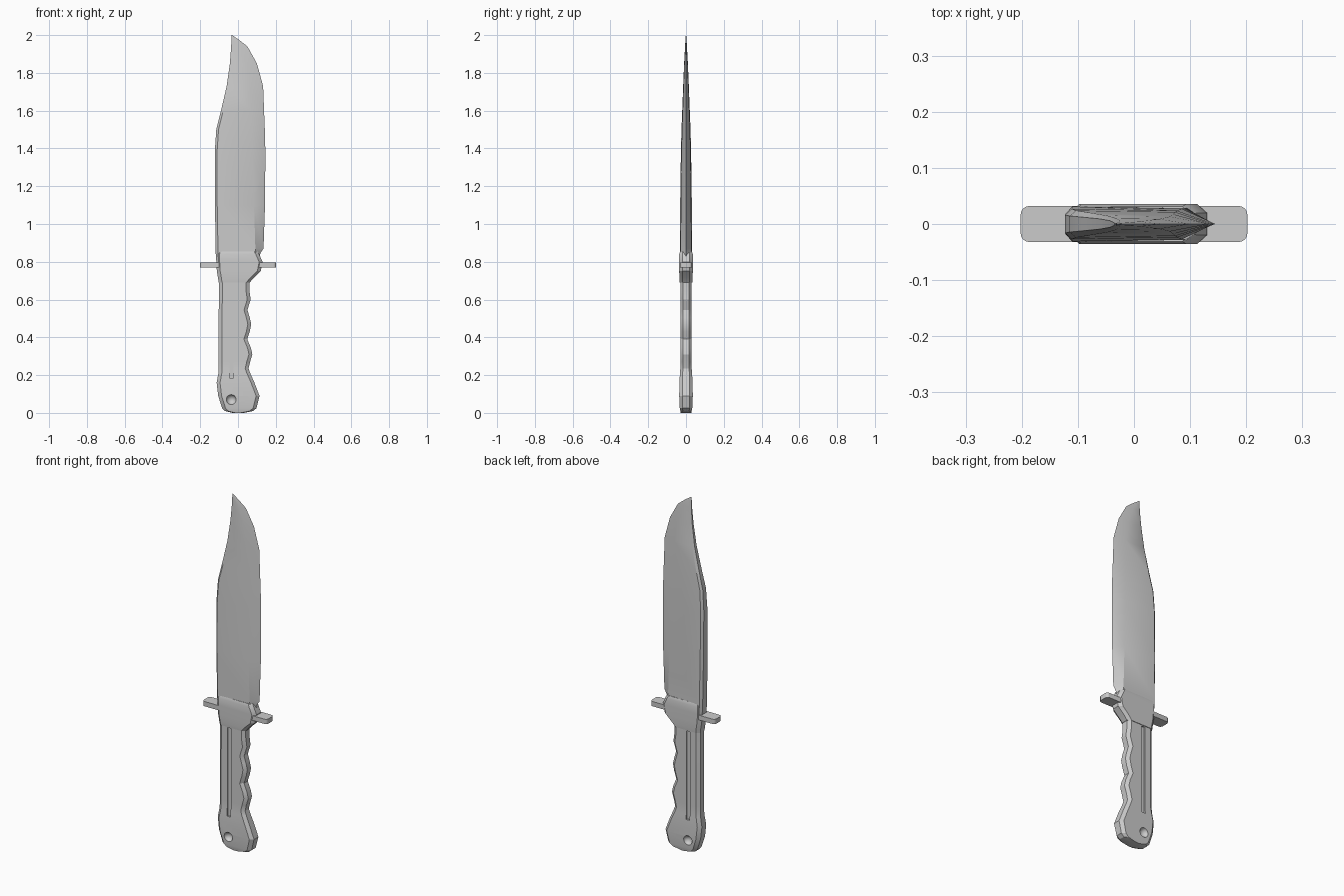
import bpy, bmesh
from math import radians

if "Cube" in bpy.data.objects:
    bpy.data.objects.remove(bpy.data.objects["Cube"])


def add_mesh(name, bm):
    bmesh.ops.recalc_face_normals(bm, faces=bm.faces)
    me = bpy.data.meshes.new(name)
    bm.to_mesh(me)
    bm.free()
    ob = bpy.data.objects.new(name, me)
    bpy.context.collection.objects.link(ob)
    return ob


def activate(ob):
    bpy.ops.object.select_all(action='DESELECT')
    ob.select_set(True)
    bpy.context.view_layer.objects.active = ob


def loft(name, stations, section):
    """Skin a stack of horizontal cross-sections, capped at both ends."""
    bm = bmesh.new()
    rings = [[bm.verts.new((x, y, st[0])) for x, y in section(*st[1:])]
             for st in stations]
    n = len(rings[0])
    for a, b in zip(rings, rings[1:]):
        for i in range(n):
            j = (i + 1) % n
            bm.faces.new((a[i], a[j], b[j], b[i]))
    bm.faces.new(rings[0])
    bm.faces.new(rings[-1])
    return add_mesh(name, bm)


def blade_section(spine, bevel, edge, t):
    c = min(0.012, (edge - spine) * 0.2)
    half = [(spine, 0.6 * t), (spine + c, t), (bevel, 0.88 * t)]
    return half + [(edge, 0)] + [(x, -y) for x, y in reversed(half)]


def grip_section(left, right, t, c=0.018):
    half = [(left, 0.55 * t), (left + c, t), (right - c, t), (right, 0.55 * t)]
    return half + [(x, -y) for x, y in reversed(half)]


# Blade: height, spine x, bevel line x, edge x, half thickness
blade = loft("blade", [
    (0.78, -0.113, 0.085, 0.115, 0.032),
    (0.845, -0.118, 0.095, 0.118, 0.032),
    (0.87, -0.118, 0.092, 0.135, 0.032),
    (1.10, -0.122, 0.085, 0.143, 0.031),
    (1.38, -0.123, 0.077, 0.145, 0.027),
    (1.50, -0.115, 0.074, 0.142, 0.024),
    (1.60, -0.090, 0.070, 0.138, 0.020),
    (1.73, -0.060, 0.064, 0.133, 0.015),
    (1.85, -0.043, 0.045, 0.100, 0.010),
    (1.94, -0.036, 0.010, 0.050, 0.005),
    (1.975, -0.035, -0.012, 0.005, 0.003),
    (2.00, -0.035, -0.033, -0.031, 0.0008),
], blade_section)

# Handle with finger grooves and flared pommel
handle = loft("handle", [
    (0.0, -0.030, 0.030, 0.028),
    (0.01, -0.070, 0.080, 0.030),
    (0.025, -0.084, 0.098, 0.033),
    (0.09, -0.105, 0.114, 0.036),
    (0.16, -0.113, 0.087, 0.035),
    (0.21, -0.104, 0.065, 0.032),
    (0.235, -0.102, 0.056, 0.030),
    (0.27, -0.102, 0.064, 0.030),
    (0.31, -0.102, 0.076, 0.030),
    (0.345, -0.102, 0.068, 0.030),
    (0.39, -0.102, 0.049, 0.030),
    (0.43, -0.102, 0.062, 0.030),
    (0.47, -0.102, 0.070, 0.030),
    (0.505, -0.102, 0.062, 0.030),
    (0.545, -0.102, 0.050, 0.030),
    (0.60, -0.101, 0.067, 0.030),
    (0.65, -0.101, 0.060, 0.030),
    (0.71, -0.101, 0.060, 0.030),
], grip_section)

# Bolster wrapping the guard
loft("bolster", [
    (0.69, -0.103, 0.062, 0.033),
    (0.71, -0.105, 0.078, 0.035),
    (0.75, -0.112, 0.120, 0.036),
    (0.80, -0.115, 0.130, 0.036),
    (0.84, -0.115, 0.112, 0.036),
    (0.855, -0.113, 0.104, 0.031),
], grip_section)


def box(name, loc, size):
    bm = bmesh.new()
    bmesh.ops.create_cube(bm, size=1)
    bmesh.ops.scale(bm, vec=size, verts=bm.verts)
    bmesh.ops.translate(bm, vec=loc, verts=bm.verts)
    return bm


# Crossguard with rounded ends
bm = box("guard", (0, 0, 0.782), (0.404, 0.064, 0.027))
ends = [e for e in bm.edges if abs(e.verts[0].co.z - e.verts[1].co.z) > 0.01]
bmesh.ops.bevel(bm, geom=ends, offset=0.015, segments=4, profile=0.5, affect='EDGES')
add_mesh("guard", bm)

# Groove and lanyard dimple cut into both sides of the handle
cutters = []
for side in (-1, 1):
    cutters.append(add_mesh("groove_cutter", box("g", (-0.035, side * 0.033, 0.435),
                                                 (0.022, 0.018, 0.50))))
    bm = bmesh.new()
    bmesh.ops.create_uvsphere(bm, u_segments=20, v_segments=12, radius=0.027)
    bmesh.ops.translate(bm, vec=(-0.036, side * 0.041, 0.07), verts=bm.verts)
    cutters.append(add_mesh("dimple_cutter", bm))
activate(handle)
for c in cutters:
    c.hide_render = True
    m = handle.modifiers.new("cut", 'BOOLEAN')
    m.object, m.operation, m.solver = c, 'DIFFERENCE', 'EXACT'
    bpy.ops.object.modifier_apply(modifier=m.name)
for c in cutters:
    bpy.data.objects.remove(c)

for ob in list(bpy.context.collection.objects):
    activate(ob)
    bpy.ops.object.shade_smooth_by_angle(angle=radians(25))
